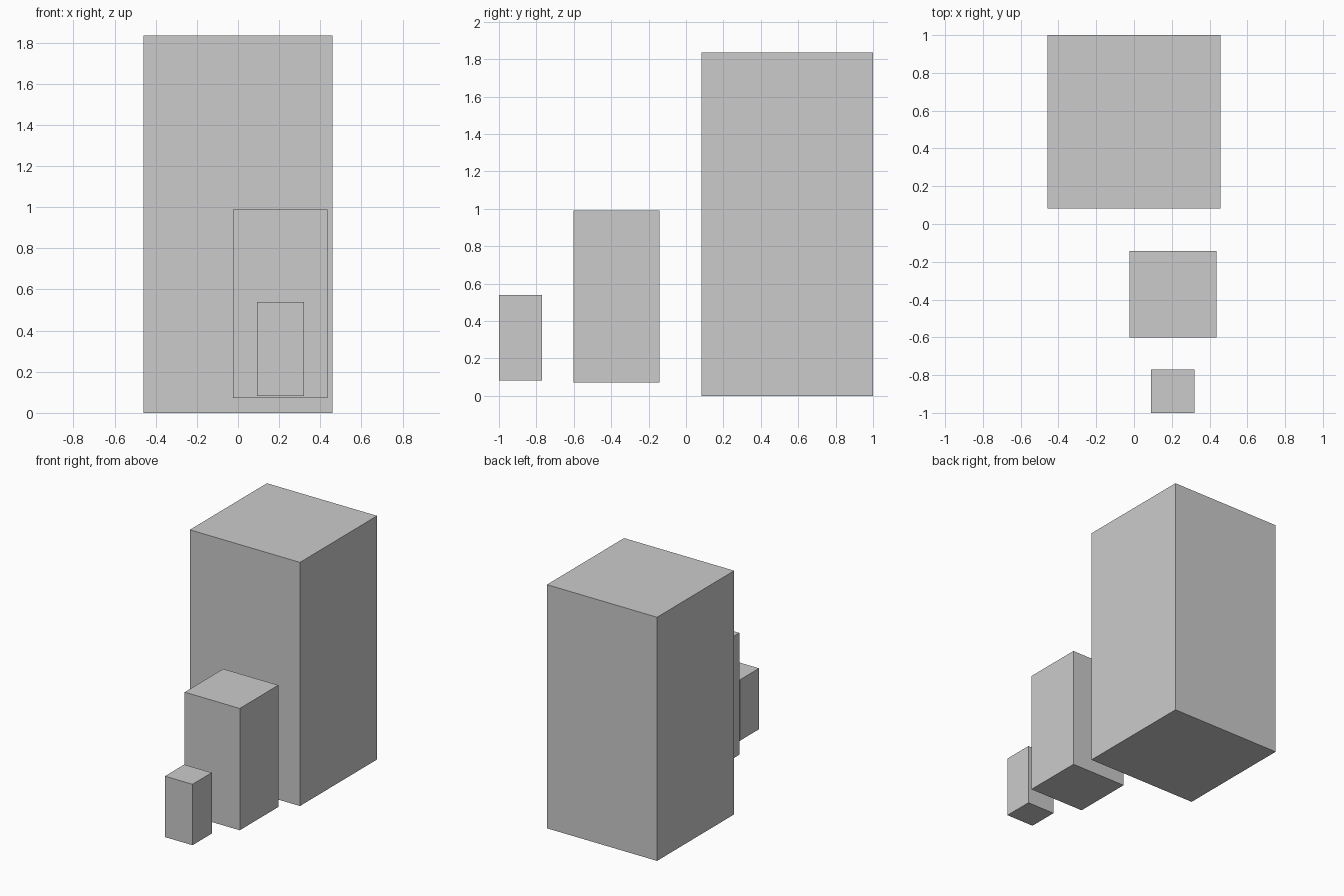
import bpy

if "Cube" in bpy.data.objects:
    bpy.data.objects.remove(bpy.data.objects["Cube"])


def block(name, width, x, front_y, base_z):
    """Square-based block, twice as tall as it is wide."""
    height = 2 * width
    bpy.ops.mesh.primitive_cube_add(
        size=1, location=(x, front_y + width / 2, base_z + height / 2))
    obj = bpy.context.object
    obj.name = name
    obj.scale = (width, width, height)
    bpy.ops.object.transform_apply(location=False, rotation=False, scale=True)
    return obj


# Three blocks, each half the size of the one behind it
SIZE = 0.918
block("large_block", SIZE, 0.0, 1 - SIZE, 0.0)
block("medium_block", SIZE / 2, 0.206, -0.601, 0.072)
block("small_block", SIZE / 4, 0.206, -1.0, 0.081)
